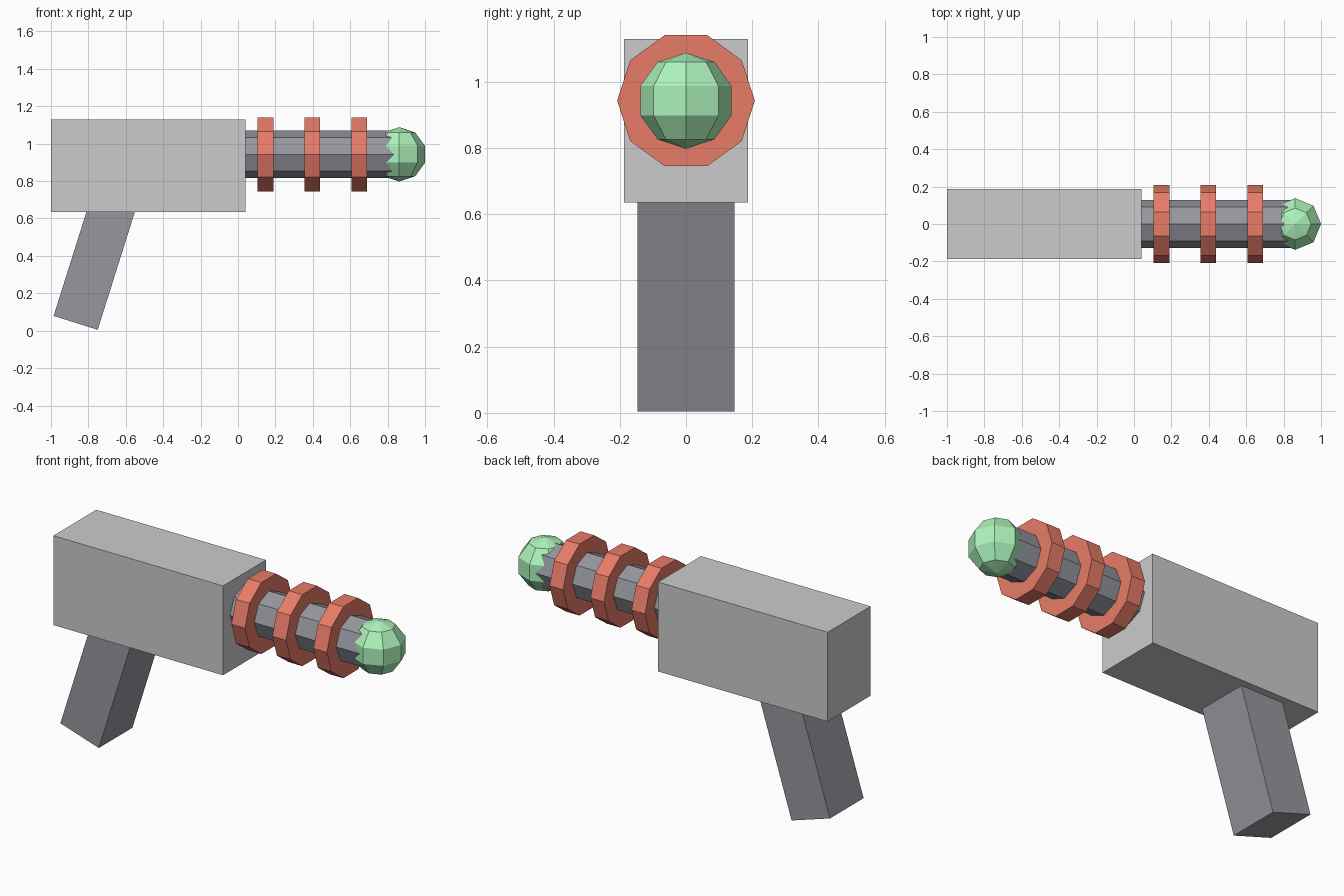
import bpy
from math import radians, sin, cos, pi

if "Cube" in bpy.data.objects:
    bpy.data.objects.remove(bpy.data.objects["Cube"])

AXIS_Z = 0.943  # height of the barrel axis


def paint(name, rgb):
    mat = bpy.data.materials.new(name)
    mat.diffuse_color = (*rgb, 1)
    mat.use_nodes = True
    mat.node_tree.nodes["Principled BSDF"].inputs["Base Color"].default_value = mat.diffuse_color
    return mat


red = paint("red", (0.80, 0.20, 0.14))
green = paint("green", (0.42, 0.90, 0.50))
steel = paint("steel", (0.30, 0.31, 0.34))


def finish(name, mat):
    ob = bpy.context.object
    ob.name = name
    if mat:
        ob.data.materials.append(mat)
    return ob


def box(name, centre, size, tilt=0, mat=None):
    bpy.ops.mesh.primitive_cube_add(size=1, location=centre, rotation=(0, tilt, 0))
    ob = finish(name, mat)
    ob.scale = size
    return ob


def tube(name, x0, x1, radius, sides, spin, mat):
    # prism along x; local x (spun) becomes the radial direction
    bpy.ops.mesh.primitive_cylinder_add(vertices=sides, radius=radius, depth=x1 - x0,
                                        location=((x0 + x1) / 2, 0, AXIS_Z),
                                        rotation=(spin, pi / 2, 0))
    return finish(name, mat)


# body
box("body", (-0.48, 0, 0.8825), (1.04, 0.376, 0.495))

# raked grip, its top buried in the body
tilt, length = radians(17.5), 0.70
box("grip", (-0.868 + sin(tilt) * length / 2, 0, 0.042 + cos(tilt) * length / 2),
    (0.247, 0.294, length), tilt, steel)

# eight-sided barrel
tube("barrel", 0.0, 0.85, 0.127, 8, 0, steel)

# three ten-sided rings, corners pointing sideways
for i in range(3):
    x = 0.147 + 0.251 * i
    tube(f"barrel_ring_{i + 1}", x - 0.0415, x + 0.0415, 0.208, 10, 0, red)

# muzzle ball
bpy.ops.mesh.primitive_uv_sphere_add(segments=8, ring_count=5, radius=0.145,
                                     location=(0.862, 0, AXIS_Z))
finish("muzzle_ball", green)
